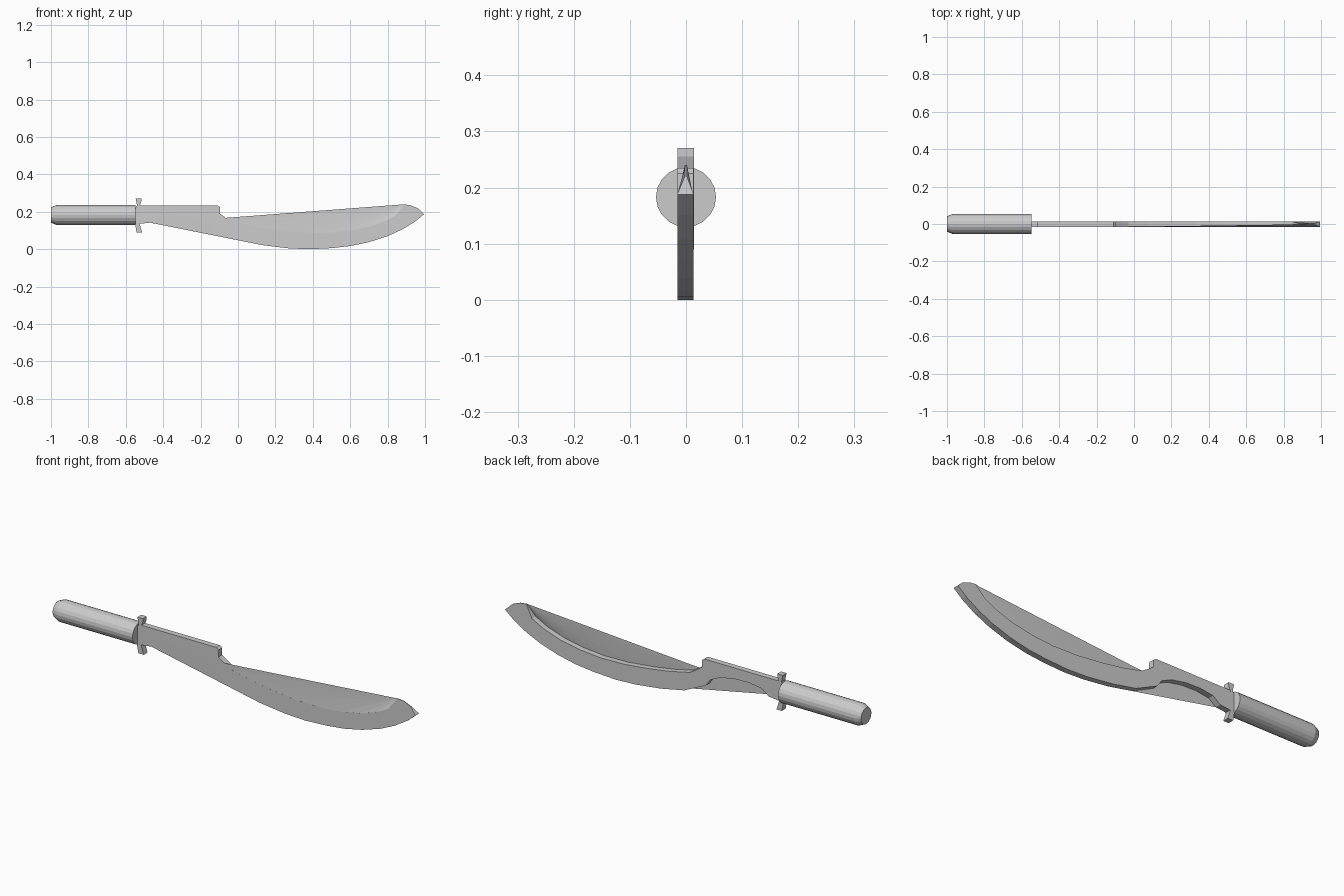
import bpy, bmesh, math
from mathutils import Matrix

if "Cube" in bpy.data.objects:
    bpy.data.objects.remove(bpy.data.objects["Cube"])


def finish(bm, name):
    bmesh.ops.recalc_face_normals(bm, faces=bm.faces)
    mesh = bpy.data.meshes.new(name)
    bm.to_mesh(mesh)
    bm.free()
    ob = bpy.data.objects.new(name, mesh)
    bpy.context.collection.objects.link(ob)
    return ob


def slab(bm, outline, y0, y1, thin=()):
    """Extrude an x/z outline between y0 and y1; points in thin are pinched together."""
    front, back = [], []
    for i, (x, z) in enumerate(outline):
        k = 0.12 if i in thin else 1
        front.append(bm.verts.new((x, y0 * k, z)))
        back.append(bm.verts.new((x, y1 * k, z)))
    n = len(outline)
    bm.faces.new(front)
    bm.faces.new(back)
    for i in range(n):
        j = (i + 1) % n
        bm.faces.new((front[i], front[j], back[j], back[i]))
    return front


# Blade: curved bar outline, hollow above and below
shoulder = [(-0.53, 0.235), (-0.11, 0.235), (-0.097, 0.225), (-0.097, 0.19)]
spine = [(-0.065, 0.168), (-0.03, 0.146), (0.08, 0.122), (0.19, 0.105), (0.33, 0.09),
         (0.465, 0.087), (0.58, 0.097), (0.69, 0.118), (0.78, 0.148), (0.845, 0.182),
         (0.885, 0.24)]
tip = [(0.92, 0.236), (0.96, 0.22), (0.995, 0.188)]
belly = [(0.95, 0.15), (0.88, 0.107), (0.8, 0.07), (0.7, 0.038), (0.6, 0.017),
         (0.5, 0.006), (0.38, 0.0), (0.27, 0.005), (0.13, 0.022)]
choil = [(0.0, 0.048), (-0.12, 0.105), (-0.145, 0.14), (-0.2, 0.165), (-0.28, 0.18),
         (-0.36, 0.182), (-0.43, 0.172), (-0.47, 0.142)]
outline = shoulder + spine + tip + belly + choil + [(-0.53, 0.136)]
s0 = len(shoulder)
s1 = s0 + len(spine)
c0 = s1 + len(tip) + len(belly)
bm = bmesh.new()
front = slab(bm, outline, -0.0155, 0.0135, thin=(s1 - 1, s1, s1 + 1))
finish(bm, "blade")

# Thin webs on the front side that fill the two hollows
bm = bmesh.new()
for pts, pinch in ((spine, True), (choil, False)):
    vs = [bm.verts.new((x, -0.002 if pinch and i == len(pts) - 1 else -0.0152, z))
          for i, (x, z) in enumerate(pts)]
    bm.faces.new(vs)
bmesh.ops.triangulate(bm, faces=bm.faces)
finish(bm, "blade_web")

# Guard: small waisted bar across the blade root
bm = bmesh.new()
slab(bm, [(-0.547, 0.27), (-0.517, 0.27), (-0.517, 0.255), (-0.528, 0.225),
          (-0.528, 0.14), (-0.512, 0.09), (-0.542, 0.09), (-0.551, 0.14),
          (-0.551, 0.215), (-0.54, 0.235)], -0.0155, 0.0145)
finish(bm, "guard")

# Handle: round grip with a chamfered butt
bm = bmesh.new()
rings = []
N = 20
for x, r in ((-1.0, 0.041), (-0.97, 0.0535), (-0.548, 0.0535)):
    rings.append([bm.verts.new((x, r * math.cos(2 * math.pi * i / N),
                                0.183 + r * math.sin(2 * math.pi * i / N)))
                  for i in range(N)])
for a, b in zip(rings, rings[1:]):
    for i in range(N):
        j = (i + 1) % N
        bm.faces.new((a[i], a[j], b[j], b[i]))
bm.faces.new(rings[0])
bm.faces.new(rings[-1])
finish(bm, "handle")
